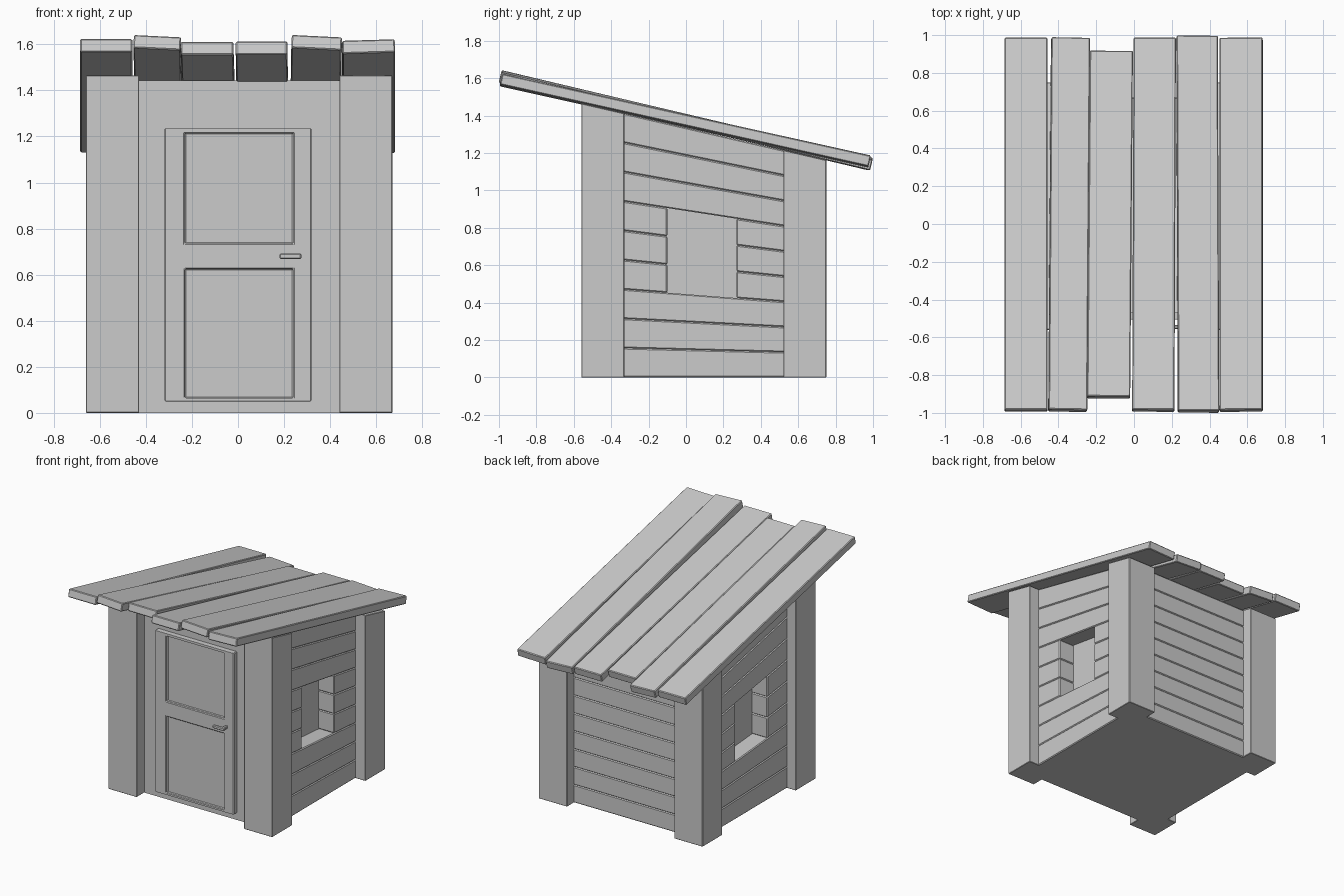
import bpy, math
from mathutils import Matrix, Vector

if "Cube" in bpy.data.objects:
    bpy.data.objects.remove(bpy.data.objects["Cube"])

SLOPE = 0.2312


def roof_z(y):
    return 1.335 - SLOPE * y


def make(name, verts, faces, bevel=0):
    me = bpy.data.meshes.new(name)
    me.from_pydata(verts, [], faces)
    ob = bpy.data.objects.new(name, me)
    bpy.context.collection.objects.link(ob)
    if bevel:
        add_bevel(ob, bevel)
    return ob


def add_bevel(ob, width):
    m = ob.modifiers.new("bevel", 'BEVEL')
    m.width = width
    m.segments = 1


BOX = [(0, 3, 2, 1), (4, 5, 6, 7), (0, 1, 5, 4),
       (1, 2, 6, 5), (2, 3, 7, 6), (3, 0, 4, 7)]


def block(name, x0, x1, y0, y1, low, high, bevel=0):
    """Box whose bottom and top heights are functions of y."""
    ring = [(x0, y0), (x1, y0), (x1, y1), (x0, y1)]
    verts = [(x, y, f(y)) for f in (low, high) for x, y in ring]
    return make(name, verts, BOX, bevel)


def box(name, x0, x1, y0, y1, z0, z1, bevel=0):
    return block(name, x0, x1, y0, y1, lambda y: z0, lambda y: z1, bevel)


def ground(y):
    return 0.0


# Inner core (also the back of the window recesses) and plain front wall
block("core", -0.465, 0.465, -0.44, 0.56, ground, roof_z)
block("front_wall", -0.59, 0.59, -0.47, -0.40, ground, roof_z)

# Corner posts, cut to the roof slope
for sx, x0, x1 in (("left", -0.66, -0.43), ("right", 0.44, 0.67)):
    for sy, y0, y1 in (("front", -0.56, -0.33), ("back", 0.52, 0.75)):
        block(f"{sy}_{sx}_post", x0, x1, y0, y1, ground, roof_z, 0.003)

# Siding planks, fanned along the slope; three rows leave the window open
ROWS = 9
for i in range(ROWS):
    def low(y, i=i):
        return roof_z(y) * i / ROWS

    def high(y, i=i):
        return roof_z(y) * (i + 1) / ROWS

    spans = [(-0.42, -0.10), (0.27, 0.60)] if 3 <= i <= 5 else [(-0.42, 0.60)]
    for y0, y1 in spans:
        block("right_plank", 0.45, 0.59, y0, y1, low, high, 0.006)
        block("left_plank", -0.59, -0.45, y0, y1, low, high, 0.006)
    block("back_plank", -0.58, 0.58, 0.55, 0.67, low, high, 0.006)

# Door with two recessed panels
door = box("door", -0.32, 0.32, -0.505, -0.46, 0.05, 1.235)
for z0, z1 in ((0.065, 0.625), (0.735, 1.215)):
    cutter = box("panel_cutter", -0.23, 0.24, -0.60, -0.487, z0, z1)
    cutter.hide_render = True
    cutter.hide_viewport = False
    cutter.display_type = 'WIRE'
    m = door.modifiers.new("panel", 'BOOLEAN')
    m.operation = 'DIFFERENCE'
    m.object = cutter
    m.solver = 'EXACT'
add_bevel(door, 0.005)

# Door handle
box("handle_stem", 0.25, 0.27, -0.54, -0.50, 0.67, 0.69, 0.003)
box("handle_lever", 0.18, 0.275, -0.555, -0.535, 0.668, 0.692, 0.005)

# Roof boards: x centre, width, front y, back y, underside front z, back z,
# roll, yaw
BOARDS = [
    (-0.572, 0.226, -0.995, 0.975, 1.567, 1.130, 0.0, 0.0),
    (-0.345, 0.205, -0.995, 0.975, 1.580, 1.112, 0.05, -0.0075),
    (-0.127, 0.228, -0.925, 0.905, 1.555, 1.130, 0.0, -0.008),
    (0.106, 0.224, -0.995, 0.975, 1.556, 1.118, 0.0, -0.004),
    (0.336, 0.218, -1.000, 0.985, 1.580, 1.112, 0.05, 0.004),
    (0.568, 0.228, -0.995, 0.975, 1.563, 1.125, -0.03, 0.0),
]
T = 0.058
for cx, w, y0, y1, z0, z1, roll, yaw in BOARDS:
    half = math.hypot(y1 - y0, z1 - z0) / 2
    ob = box("roof_board", -w / 2, w / 2, -half, half, 0, T, 0.005)
    pitch = math.atan2(z1 - z0, y1 - y0)
    ob.matrix_world = (Matrix.Translation(Vector((cx, (y0 + y1) / 2, (z0 + z1) / 2)))
                       @ Matrix.Rotation(yaw, 4, 'Z')
                       @ Matrix.Rotation(pitch, 4, 'X')
                       @ Matrix.Rotation(roll, 4, 'Y'))
